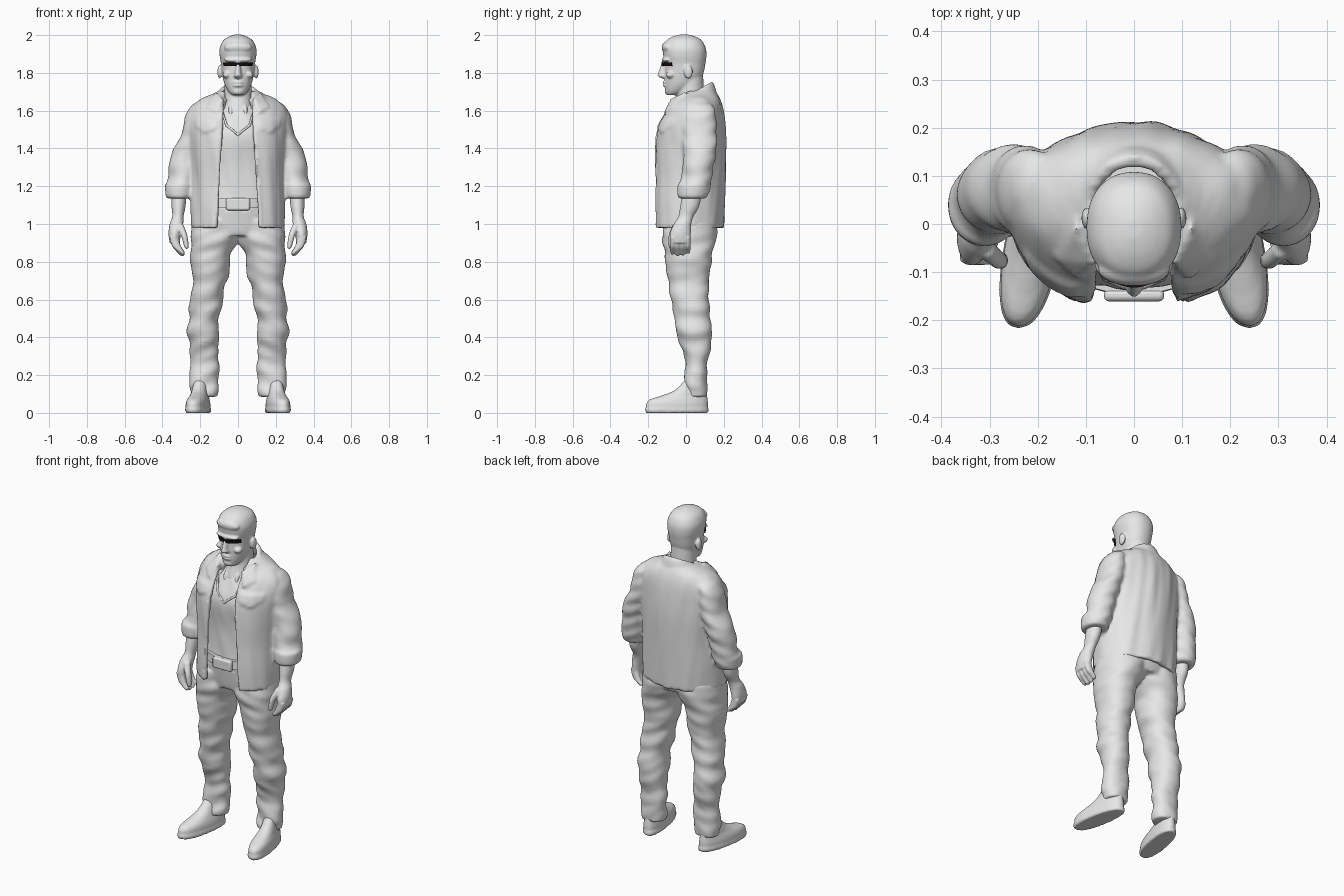
import bpy, bmesh, math
from mathutils import Vector, Matrix, noise

if "Cube" in bpy.data.objects:
    bpy.data.objects.remove(bpy.data.objects["Cube"])


def material(name, color):
    mat = bpy.data.materials.new(name)
    mat.use_nodes = True
    mat.diffuse_color = color
    mat.node_tree.nodes["Principled BSDF"].inputs["Base Color"].default_value = color
    return mat


GREY = material("plain grey", (0.8, 0.8, 0.8, 1))
BLACK = material("near black", (0.008, 0.004, 0.008, 1))


def spline(rows, steps):
    """Smoothly resample rows of numbers."""
    rows = [Vector(r) for r in rows]
    result = []
    for i in range(len(rows) - 1):
        a, b, c, d = rows[max(i - 1, 0)], rows[i], rows[i + 1], rows[min(i + 2, len(rows) - 1)]
        for k in range(steps):
            t = k / steps
            result.append(b + (c - a) * (t / 2) + (a * 2 - b * 5 + c * 4 - d) * (t * t / 2)
                          + (b * 3 - a - c * 3 + d) * (t ** 3 / 2))
    return result + [rows[-1]]


def loft(bm, rows, side=1, n=40, steps=5, power=1.0, arc=None, wall=0.02, warp=None):
    """Stack rings given as (z, x min, x max, y min, y max); arc makes an open band with a wall."""
    rings = []
    for z, x0, x1, y0, y1 in spline(rows, steps):
        centre = Vector(((x0 + x1) / 2, (y0 + y1) / 2, z))
        rx, ry = max((x1 - x0) / 2, 0.002), max((y1 - y0) / 2, 0.002)
        if arc:
            start, end = arc(z, rx)
            angles = [(start + (end - start) * i / (n - 1), 0) for i in range(n)]
            angles += [(a, wall) for a, _ in reversed(angles)]
        else:
            angles = [(math.tau * i / n, 0) for i in range(n)]
        ring = []
        for a, inset in angles:
            s, c = math.sin(a), math.cos(a)
            p = centre + Vector((math.copysign(abs(s) ** power, s) * (rx - inset),
                                 -math.copysign(abs(c) ** power, c) * (ry - inset), 0))
            if warp:
                p = warp(p, centre)
            ring.append(bm.verts.new((p.x * side, p.y, p.z)))
        rings.append(ring)
    for low, high in zip(rings, rings[1:]):
        for i in range(len(low)):
            j = (i + 1) % len(low)
            bm.faces.new((low[i], low[j], high[j], high[i]))
    bm.faces.new(rings[0])
    bm.faces.new(rings[-1])


def even(rows):
    """Expand (z, half width, y min, y max) to a symmetric ring."""
    return [(z, -h, h, y0, y1) for z, h, y0, y1 in rows]


def blob(bm, centre, size):
    bmesh.ops.create_uvsphere(bm, u_segments=24, v_segments=16, radius=1,
                              matrix=Matrix.Translation(centre) @ Matrix.Diagonal((*size, 1)))


def plate(bm, points, side, depth):
    front = [bm.verts.new((x * side, y, z)) for x, y, z in points]
    back = [bm.verts.new(v.co + Vector((0, depth, -depth / 2))) for v in front]
    bm.faces.new(front)
    bm.faces.new(back)
    for i in range(len(front)):
        j = (i + 1) % len(front)
        bm.faces.new((front[i], front[j], back[j], back[i]))


def finish(bm, name, mat=GREY, voxel=0):
    """Turn a bmesh into an object; a voxel size fuses its pieces into one skin."""
    bmesh.ops.recalc_face_normals(bm, faces=bm.faces)
    mesh = bpy.data.meshes.new(name)
    bm.to_mesh(mesh)
    bm.free()
    mesh.materials.append(mat)
    mesh.polygons.foreach_set("use_smooth", [True] * len(mesh.polygons))
    mesh.set_sharp_from_angle(angle=math.radians(40))
    obj = bpy.data.objects.new(name, mesh)
    bpy.context.scene.collection.objects.link(obj)
    if voxel:
        fuse = obj.modifiers.new("fuse", "REMESH")
        fuse.mode, fuse.voxel_size, fuse.use_smooth_shade = "VOXEL", voxel, True
        soft = obj.modifiers.new("soften", "SMOOTH")
        soft.factor, soft.iterations = 0.5, 2
    return obj


def folds(amount, fx, fz):
    """Cloth creases pushed along the ring's radius."""
    def warp(p, centre):
        way = (p - centre).normalized()
        return p + way * amount * noise.noise(Vector((p.x * fx, p.y * fx, p.z * fz + p.x * fx)))
    return warp


# Head: skull, brow, nose, mouth, chin, ears, swept hair and neck
bm = bmesh.new()
loft(bm, even([(1.682, .03, -.1, -.05), (1.70, .05, -.108, 0), (1.74, .071, -.112, .06),
               (1.79, .083, -.112, .09), (1.85, .09, -.112, .103), (1.89, .097, -.12, .108),
               (1.93, .097, -.122, .105), (1.97, .079, -.105, .085), (1.992, .048, -.07, .05),
               (2.003, .015, -.03, .01)]), power=0.9)
loft(bm, even([(1.5, .08, -.1, .08), (1.6, .08, -.075, .1), (1.68, .073, -.05, .096),
               (1.8, .07, -.045, .09)]))
loft(bm, even([(1.77, .014, -.125, -.08), (1.783, .024, -.15, -.08), (1.80, .018, -.148, -.08),
               (1.865, .012, -.124, -.08)]), n=16)
blob(bm, (0, -.1, 1.868), (.075, .03, .013))
blob(bm, (0, -.095, 1.935), (.075, .034, .032))
blob(bm, (0, -.095, 1.703), (.03, .018, .02))
for z in (1.733, 1.75):
    blob(bm, (0, -.11, z), (.027, .013, .007))
for s in (1, -1):
    blob(bm, (s * .06, -.082, 1.79), (.022, .026, .018))
    blob(bm, (s * .097, .012, 1.805), (.012, .024, .036))
    blob(bm, (s * .04, -.055, 1.57), (.012, .03, .06))
finish(bm, "head", voxel=.006)

# Dark band across the eyes
bm = bmesh.new()
loft(bm, even([(1.836, .092, -.128, .1), (1.856, .094, -.132, .1)]), steps=1, wall=.008,
     arc=lambda z, rx: (-1.0, 1.0))
finish(bm, "eye_band", BLACK)

# Forearms and hands with four fingers and a thumb
for s, word in ((1, "left"), (-1, "right")):
    bm = bmesh.new()
    loft(bm, [(.9, .308, .362, -.085, .022), (.95, .302, .368, -.085, .026),
              (1.0, .29, .362, -.065, .028), (1.04, .288, .348, -.04, .04),
              (1.1, .277, .352, -.03, .072), (1.2, .268, .35, -.01, .085)], s, n=28)
    for i in range(4):
        y, drop = -.071 + i * .027, .008 * abs(i - 1.3)
        loft(bm, [(.828 + drop, .285, .303, y - .006, y + .006),
                  (.84 + drop, .282, .315, y - .013, y + .013),
                  (.88, .3, .348, y - .015, y + .015),
                  (.93, .318, .364, y - .014, y + .014)], s, n=14)
    loft(bm, [(.868, .267, .277, -.085, -.068), (.88, .261, .285, -.092, -.06),
              (.94, .268, .302, -.092, -.052), (1.0, .29, .325, -.07, -.03)], s, n=16)
    finish(bm, word + "_hand", voxel=.006)

# Shirt with a neckline trim
bm = bmesh.new()
loft(bm, even([(1.06, .2, -.135, .15), (1.16, .2, -.125, .15), (1.3, .2, -.122, .15),
               (1.43, .2, -.135, .15), (1.5, .19, -.125, .14), (1.58, .15, -.085, .13),
               (1.63, .1, -.05, .12)]), n=64, warp=folds(.008, 16, 7))
finish(bm, "shirt")
curve = bpy.data.curves.new("neckline", "CURVE")
curve.dimensions, curve.bevel_depth, curve.bevel_resolution = "3D", .006, 3
trim = curve.splines.new("POLY")
line = [(-.085, -.07, 1.6), (-.06, -.113, 1.52), (-.02, -.13, 1.49), (0, -.133, 1.47),
        (.02, -.13, 1.49), (.06, -.113, 1.52), (.085, -.07, 1.6)]
trim.points.add(len(line) - 1)
for point, co in zip(trim.points, line):
    point.co = (*co, 1)
curve.materials.append(GREY)
bpy.context.scene.collection.objects.link(bpy.data.objects.new("neckline", curve))

# Belt and buckle
bm = bmesh.new()
loft(bm, even([(1.085, .205, -.148, .155), (1.135, .205, -.146, .155)]), n=64, steps=1)
finish(bm, "belt")
bm = bmesh.new()
bmesh.ops.create_cube(bm, size=1, matrix=Matrix.Translation((0, -.148, 1.105))
                      @ Matrix.Diagonal((.125, .025, .065, 1)))
bevel = finish(bm, "buckle").modifiers.new("round", "BEVEL")
bevel.width, bevel.segments = .01, 3


# Open jacket: body, collar with wings, sleeves and turned cuffs
def opening(z, rx):
    edge = .08 + (1.6 - min(z, 1.6)) * .06
    start = math.asin(min(edge / rx, .9))
    return start, math.tau - start


def jacket_cloth(p, centre):
    q = folds(.009, 14, 3)(p, centre)
    across = abs(p.x) - .165
    if p.y < 0 and abs(across) < .06 and 1.475 + abs(across) * .7 < p.z < 1.56:
        q.y -= .01
    return q


bm = bmesh.new()
loft(bm, even([(.98, .25, -.185, .2), (1.1, .25, -.185, .205), (1.25, .245, -.18, .21),
               (1.4, .255, -.178, .212), (1.5, .26, -.166, .208), (1.58, .257, -.128, .2),
               (1.63, .236, -.095, .19), (1.665, .19, -.06, .178), (1.69, .135, -.035, .165),
               (1.705, .105, -.02, .155)]),
     n=90, steps=8, arc=opening, wall=.026, warp=jacket_cloth)
loft(bm, even([(1.615, .135, -.1, .165), (1.66, .118, -.085, .155), (1.7, .1, -.075, .14)]),
     n=60, wall=.024, arc=lambda z, rx: (.75, math.tau - .75),
     warp=lambda p, c: p + Vector((0, 0, .55 * (p.y - .04))))
for s in (1, -1):
    plate(bm, [(.075, -.085, 1.665), (.12, -.01, 1.7), (.165, -.075, 1.622),
               (.115, -.12, 1.59)], s, .028)
    loft(bm, [(1.135, .253, .368, -.035, .1), (1.16, .243, .378, -.042, .115),
              (1.2, .236, .381, -.038, .125), (1.25, .226, .37, -.025, .14),
              (1.35, .2, .348, -.015, .155), (1.45, .17, .315, -.02, .165),
              (1.55, .15, .286, -.02, .162), (1.62, .15, .258, .01, .14),
              (1.645, .17, .225, .04, .11)], s, warp=folds(.014, 7, 18))
    loft(bm, [(1.14, .246, .378, -.042, .108), (1.15, .24, .384, -.046, .115),
              (1.2, .233, .387, -.046, .125), (1.215, .235, .384, -.04, .125)], s)
finish(bm, "jacket", voxel=.01)

# Trousers: hips and two legs
bm = bmesh.new()
loft(bm, even([(.94, .2, -.115, .15), (1.0, .23, -.125, .165), (1.1, .2, -.138, .15)]), n=48)
for s in (1, -1):
    loft(bm, [(.085, .112, .245, -.012, .112), (.11, .106, .25, -.012, .114),
              (.16, .105, .252, -.006, .112), (.22, .1, .258, -.005, .115),
              (.3, .1, .256, -.012, .125), (.4, .095, .262, -.04, .137),
              (.5, .096, .261, -.06, .13), (.6, .076, .251, -.08, .12),
              (.7, .06, .246, -.097, .123), (.8, .042, .25, -.11, .132),
              (.86, .022, .252, -.118, .145), (.94, -.01, .252, -.125, .16),
              (1.02, 0, .24, -.12, .16)], s, n=48, power=.92, warp=folds(.016, 6, 17))
finish(bm, "trousers", voxel=.01)

# Shoes, toes turned out
for s, word in ((1, "left"), (-1, "right")):
    bm = bmesh.new()
    turn = lambda p, c: p + Vector((-.17 * (p.y - .05), 0, 0))
    loft(bm, [(0, .138, .25, -.21, .116), (.004, .135, .254, -.215, .12),
              (.022, .135, .254, -.217, .12), (.026, .14, .25, -.21, .116)], s,
         power=.85, steps=2, warp=turn)
    loft(bm, [(.015, .14, .25, -.208, .114), (.045, .138, .252, -.212, .117),
              (.07, .143, .247, -.193, .115), (.09, .15, .24, -.135, .112),
              (.12, .155, .236, -.06, .11), (.18, .16, .23, 0, .105)], s, power=.88, warp=turn)
    finish(bm, word + "_shoe", voxel=.008)
